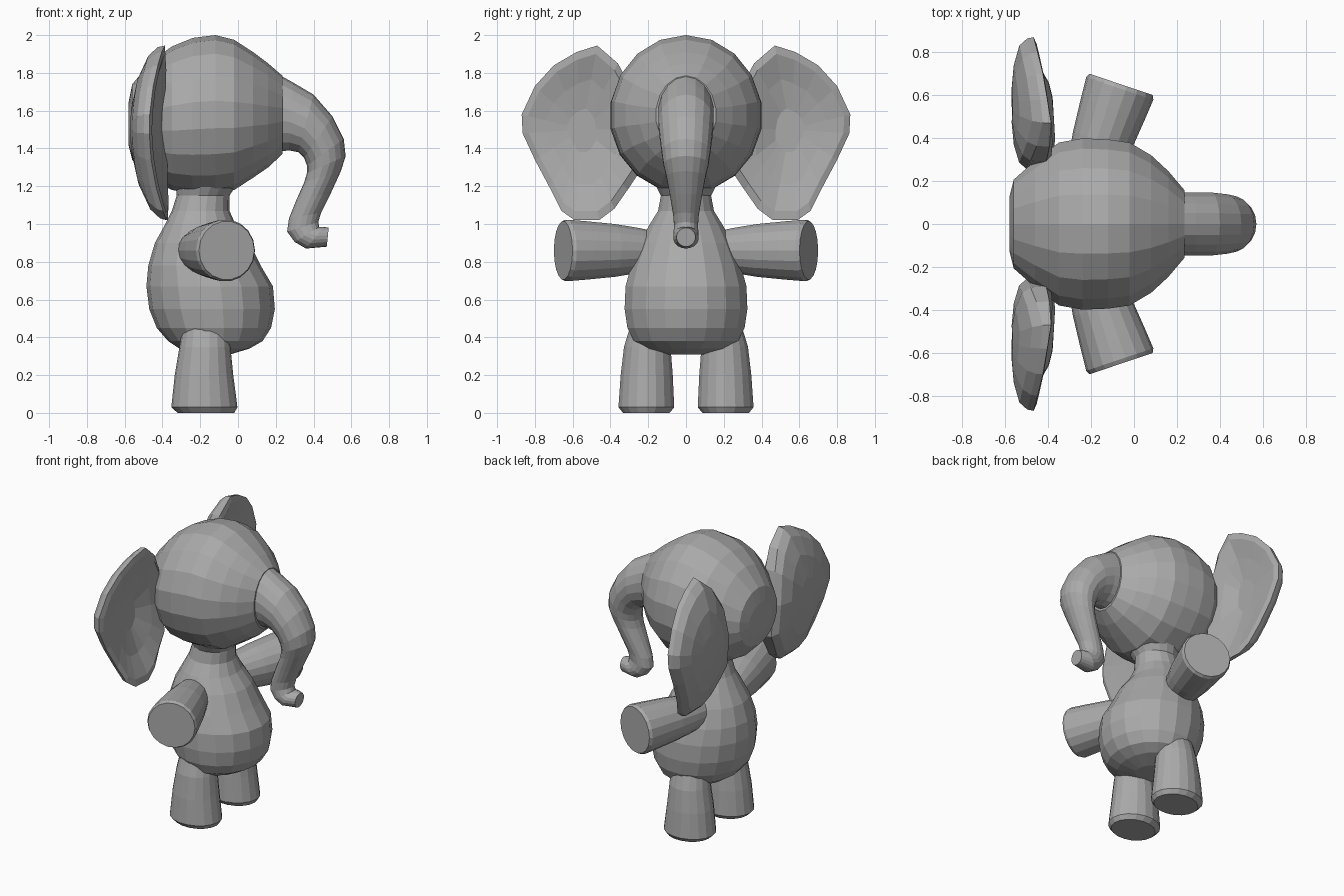
import bpy, bmesh, math
from mathutils import Vector

if "Cube" in bpy.data.objects:
    bpy.data.objects.remove(bpy.data.objects["Cube"], do_unlink=True)

grey = bpy.data.materials.new("plain grey")
grey.use_nodes = True
GREY = (0.4, 0.4, 0.4, 1)
grey.diffuse_color = GREY
grey.node_tree.nodes["Principled BSDF"].inputs["Base Color"].default_value = GREY


def skin(name, rings):
    """Join equal closed rings of points into a capped flat-faced skin."""
    bm = bmesh.new()
    loops = [[bm.verts.new(p) for p in ring] for ring in rings]
    n = len(loops[0])
    for a, b in zip(loops, loops[1:]):
        for i in range(n):
            j = (i + 1) % n
            bm.faces.new((a[i], a[j], b[j], b[i]))
    bm.faces.new(loops[0][::-1])
    bm.faces.new(loops[-1])
    bmesh.ops.recalc_face_normals(bm, faces=bm.faces)
    mesh = bpy.data.meshes.new(name)
    bm.to_mesh(mesh)
    bm.free()
    mesh.materials.append(grey)
    ob = bpy.data.objects.new(name, mesh)
    bpy.context.collection.objects.link(ob)
    return ob


def ellipse(centre, u, v, sides=18):
    """Ring of points around a centre with half axes u and v."""
    return [centre + u * math.cos(t) + v * math.sin(t)
            for t in (2 * math.pi * i / sides for i in range(sides))]


def section(x1, z1, x2, z2, half_width, y=0):
    """Ellipse spanning two profile points, widened along y."""
    p, q = Vector((x1, y, z1)), Vector((x2, y, z2))
    return ellipse((p + q) / 2, (p - q) / 2, Vector((0, half_width, 0)))


def mirrored(name, rings):
    """Make the left and right copies of a part (the trunk points to +x)."""
    for side, s in (("left", 1), ("right", -1)):
        skin(f"{side}_{name}", [[(p[0], p[1] * s, p[2]) for p in r] for r in rings])


# Head: x, bottom, top, half width
head = [(-.58, 1.42, 1.64, .13), (-.56, 1.34, 1.74, .21), (-.46, 1.24, 1.86, .30),
        (-.35, 1.18, 1.94, .385), (-.24, 1.16, 1.985, .405), (-.12, 1.16, 2.0, .40),
        (-.02, 1.18, 1.975, .385), (.08, 1.245, 1.91, .325), (.16, 1.3, 1.85, .25),
        (.235, 1.37, 1.785, .16)]
skin("head", [section(x, lo, x, hi, w) for x, lo, hi, w in head])

# Trunk: upper point, lower point, half width
trunk = [(.2, 1.80, .2, 1.38, .15), (.29, 1.75, .27, 1.39, .148), (.40, 1.685, .32, 1.38, .148),
         (.50, 1.57, .35, 1.35, .14), (.56, 1.45, .365, 1.31, .13), (.57, 1.36, .365, 1.27, .12),
         (.545, 1.28, .35, 1.22, .105), (.49, 1.16, .31, 1.13, .085), (.44, 1.06, .27, 1.03, .068),
         (.425, 1.01, .26, .96, .064), (.43, .985, .30, .905, .068), (.455, .985, .36, .87, .068),
         (.48, .98, .47, .88, .05)]
skin("trunk", [section(*t) for t in trunk])

# Body and neck: height, back, front, half width
body = [(.31, -.24, -.04, .10), (.34, -.31, .06, .22), (.38, -.37, .13, .28), (.45, -.43, .175, .315),
        (.55, -.47, .195, .33), (.67, -.485, .185, .325), (.78, -.475, .12, .295),
        (.9, -.44, .06, .245), (.99, -.39, -.01, .20), (1.07, -.35, -.045, .15),
        (1.15, -.325, -.045, .135), (1.22, -.33, 0, .17)]
skin("body", [section(a, z, b, z, w) for z, a, b, w in body])

# Legs: height, back, front, half width, sideways centre
leg = [(0, -.32, -.02, .125, .21), (.03, -.353, -.003, .15, .21), (.2, -.335, -.025, .14, .208),
       (.35, -.31, -.04, .125, .205), (.48, -.29, -.05, .10, .19)]
mirrored("leg", [section(a, z, b, z, w, y) for z, a, b, w, y in leg])

# Arms: distance along the axis, radius
end, axis = Vector((-.06, .65, .86)), Vector((.32, .95, 0)).normalized()
across, up = Vector((axis.y, -axis.x, 0)), Vector((0, 0, 1))
mirrored("arm", [ellipse(end + axis * d, across * r, up * r)
                 for d, r in ((-.52, .10), (-.42, .12), (-.28, .142), (-.12, .157), (-.02, .165), (0, .155))])

# Ears: outline seen along x, dished in front and bulging behind
outline = [(.29, 1.72), (.36, 1.85), (.47, 1.945), (.58, 1.91), (.7, 1.84), (.8, 1.73),
           (.87, 1.58), (.865, 1.48), (.8, 1.34), (.72, 1.19), (.66, 1.07), (.59, 1.02),
           (.46, 1.02), (.38, 1.08), (.31, 1.18), (.25, 1.27), (.25, 1.5)]
mid = Vector((.55, 1.5))


def ear_ring(scale, offset, root=0):
    """Scaled outline ring, bent along its height and thickened at the root."""
    ring = []
    for p in outline:
        y, z = mid + (Vector(p) - mid) * scale
        bend = .08 * ((z - 1.5) / .45) ** 2
        ring.append((-.49 + bend + offset + root * max(0, .5 - y), y, z))
    return ring


mirrored("ear", [ear_ring(.25, -.08), ear_ring(.6, -.07), ear_ring(.88, -.045), ear_ring(.98, -.01),
                 ear_ring(1, .02, .2), ear_ring(.9, .035, .3), ear_ring(.6, .03, .35), ear_ring(.25, .025)])
